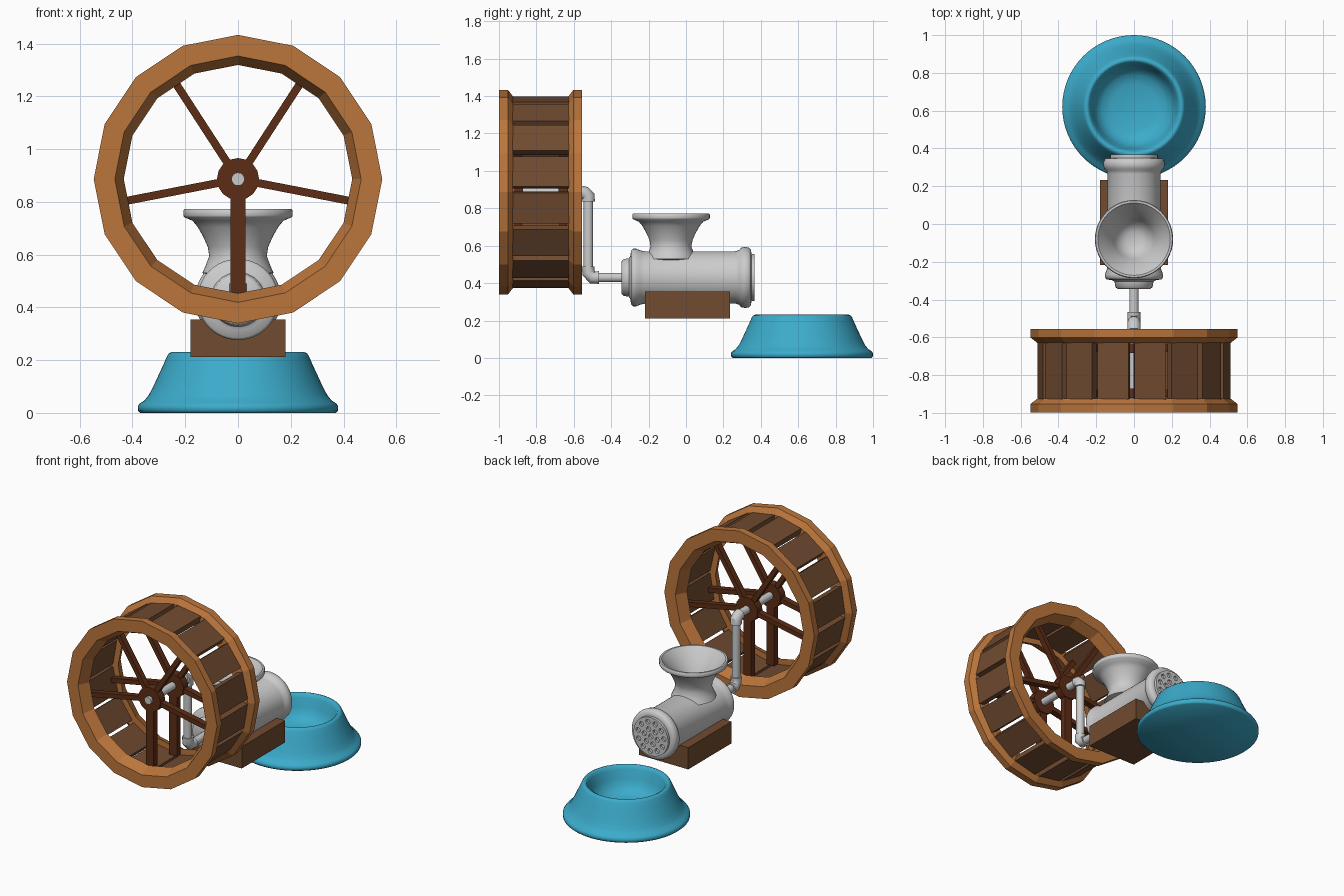
import bpy, bmesh
from math import sin, cos, pi, radians
from mathutils import Matrix, Vector

if "Cube" in bpy.data.objects:
    bpy.data.objects.remove(bpy.data.objects["Cube"])


def material(name, rgb):
    m = bpy.data.materials.new(name)
    m.diffuse_color = (*rgb, 1)
    m.use_nodes = True
    m.node_tree.nodes["Principled BSDF"].inputs["Base Color"].default_value = m.diffuse_color
    return m


ORANGE = material("rim_wood", (0.50, 0.18, 0.045))
BROWN = material("plank_wood", (0.165, 0.07, 0.03))
DARK = material("spoke_wood", (0.11, 0.026, 0.008))
BLUE = material("bowl_blue", (0.045, 0.41, 0.60))


def finish(name, bm, mat=None, smooth=None):
    bmesh.ops.remove_doubles(bm, verts=bm.verts, dist=1e-5)
    bmesh.ops.recalc_face_normals(bm, faces=bm.faces)
    me = bpy.data.meshes.new(name)
    bm.to_mesh(me)
    bm.free()
    ob = bpy.data.objects.new(name, me)
    bpy.context.collection.objects.link(ob)
    if mat:
        me.materials.append(mat)
    activate(ob)
    if smooth:
        bpy.ops.object.shade_smooth_by_angle(angle=radians(smooth))
    return ob


def activate(ob):
    bpy.ops.object.select_all(action='DESELECT')
    ob.select_set(True)
    bpy.context.view_layer.objects.active = ob


def lathe(name, profile, centre, axis='Z', segs=48, closed=False, mat=None, smooth=None):
    """Revolve (radius, height) points about the Z or Y axis through centre."""
    bm = bmesh.new()
    rings = []
    for i in range(segs):
        a = 2 * pi * i / segs
        ring = []
        for r, h in profile:
            p = (r * cos(a), r * sin(a), h) if axis == 'Z' else (r * cos(a), h, r * sin(a))
            ring.append(bm.verts.new(Vector(p) + Vector(centre)))
        rings.append(ring)
    n = len(profile)
    for i in range(segs):
        a, b = rings[i], rings[(i + 1) % segs]
        for j in range(n if closed else n - 1):
            k = (j + 1) % n
            bm.faces.new((a[j], a[k], b[k], b[j]))
    bmesh.ops.dissolve_degenerate(bm, dist=1e-6, edges=bm.edges)
    return finish(name, bm, mat, smooth)


def disc(name, radius, y0, y1, z, segs=32, mat=None, smooth=40):
    return lathe(name, [(0, y0), (radius, y0), (radius, y1), (0, y1)], (0, 0, z),
                 'Y', segs, mat=mat, smooth=smooth)


def add_box(bm, size, matrix):
    bmesh.ops.create_cube(bm, size=1, matrix=matrix @ Matrix.Diagonal((*size, 1)))


def tube(name, pts, radius):
    cu = bpy.data.curves.new(name, 'CURVE')
    cu.dimensions = '3D'
    cu.bevel_depth = radius
    cu.bevel_resolution = 4
    cu.use_fill_caps = True
    sp = cu.splines.new('POLY')
    sp.points.add(len(pts) - 1)
    for p, (y, z) in zip(sp.points, pts):
        p.co = (0, y, z, 1)
    ob = bpy.data.objects.new(name, cu)
    bpy.context.collection.objects.link(ob)
    activate(ob)
    bpy.ops.object.convert(target='MESH')
    bpy.ops.object.shade_smooth_by_angle(angle=radians(35))


WZ, MID = 0.886, -0.777      # wheel axle height and middle plane
CZ = 0.43                    # grinder axis height

# Wheel rims, hubs and spokes, mirrored about the middle plane
for side, tag in ((-1, "front"), (1, "back")):
    rim = [(0.467, 0.222), (0.547, 0.222), (0.547, 0.175), (0.512, 0.148), (0.433, 0.148)]
    lathe(tag + "_rim", [(r, side * h) for r, h in rim], (0, MID, WZ), 'Y', 16, True, ORANGE)
    y = MID + side * 0.12
    disc(tag + "_hub", 0.08, y - 0.025, y + 0.025, WZ, 16, DARK)
    bm = bmesh.new()
    for deg, w in ((-90, 0.055), (-11, 0.03), (57, 0.03), (123, 0.03), (191, 0.03)):
        m = (Matrix.Translation((0, y, WZ)) @ Matrix.Rotation(-radians(deg), 4, 'Y')
             @ Matrix.Translation((0.255, 0, 0)))
        add_box(bm, (0.41, 0.04, w), m)
    finish(tag + "_spokes", bm, DARK)

# Sixteen tread planks with narrow gaps between them
bm = bmesh.new()
half = pi / 16 - 0.033
for i in range(16):
    mid = (i + 0.5) * pi / 8 + 0.025
    m = Matrix.Translation((0, MID, WZ)) @ Matrix.Rotation(-mid, 4, 'Y') @ Matrix.Translation((0.484, 0, 0))
    add_box(bm, (0.04, 0.31, 2 * 0.513 * sin(half)), m)
finish("tread_planks", bm, BROWN)

# Axle, crank rods and elbow joints
disc("axle", 0.025, -0.94, -0.53, WZ, 16)
tube("crank_rod", [(-0.522, 0.86), (-0.522, 0.45)], 0.026)
disc("drive_rod", 0.025, -0.50, -0.33, CZ, 16)
tube("upper_elbow", [(-0.56, WZ), (-0.54, WZ - 0.004), (-0.522, WZ - 0.022), (-0.522, WZ - 0.05)], 0.035)
tube("lower_elbow", [(-0.522, CZ + 0.06), (-0.522, CZ + 0.025), (-0.50, CZ), (-0.465, CZ)], 0.034)

# Grinder barrel with flared collars
lathe("grinder_barrel", [
    (0, -0.345), (0.085, -0.345), (0.098, -0.335), (0.103, -0.305), (0.115, -0.298), (0.145, -0.293),
    (0.154, -0.282), (0.154, -0.265), (0.145, -0.245), (0.140, -0.22), (0.140, 0.265), (0.146, 0.283),
    (0.159, 0.295), (0.163, 0.315), (0.16, 0.335), (0.15, 0.347), (0.13, 0.35), (0, 0.35)],
    (0, 0, CZ), 'Y', 48, smooth=45)

# Hopper funnel
lathe("hopper", [
    (0, 0.50), (0.135, 0.53), (0.122, 0.56), (0.109, 0.595), (0.115, 0.63), (0.133, 0.67), (0.153, 0.705),
    (0.172, 0.728), (0.204, 0.742), (0.207, 0.748), (0.207, 0.767), (0.203, 0.772), (0.192, 0.772),
    (0.165, 0.74), (0.135, 0.70), (0.105, 0.65), (0.085, 0.60), (0.04, 0.575), (0, 0.575)],
    (0, -0.08, 0), 'Z', 48, smooth=45)

# Perforated outlet plate
plate = disc("outlet_plate", 0.126, 0.34, 0.367, CZ, 40)
bm = bmesh.new()
for count, rad in ((1, 0), (6, 0.048), (11, 0.095)):
    for i in range(count):
        a = 2 * pi * i / count + 0.2
        m = Matrix.Translation((rad * cos(a), 0.367, CZ + rad * sin(a))) @ Matrix.Rotation(pi / 2, 4, 'X')
        bmesh.ops.create_cone(bm, cap_ends=True, segments=12, radius1=0.016, radius2=0.016,
                              depth=0.03, matrix=m)
cutter = finish("hole_cutter", bm)
cutter.hide_render = True
mod = plate.modifiers.new("holes", 'BOOLEAN')
mod.operation, mod.object, mod.solver = 'DIFFERENCE', cutter, 'EXACT'
activate(plate)
bpy.ops.object.modifier_apply(modifier="holes")
bpy.data.objects.remove(cutter)

# Wooden support block
bm = bmesh.new()
add_box(bm, (0.36, 0.452, 0.143), Matrix.Translation((0, 0.008, 0.283)))
finish("support_block", bm, BROWN)

# Feeding bowl
lathe("bowl", [
    (0, 0), (0.37, 0), (0.379, 0.008), (0.38, 0.025), (0.372, 0.036), (0.355, 0.047), (0.338, 0.068),
    (0.322, 0.098), (0.305, 0.135), (0.285, 0.178), (0.269, 0.215), (0.262, 0.226), (0.25, 0.231),
    (0.240, 0.226), (0.230, 0.205), (0.216, 0.15), (0.200, 0.11), (0.17, 0.08), (0.12, 0.065), (0, 0.06)],
    (0, 0.62, 0), 'Z', 64, mat=BLUE, smooth=50)
